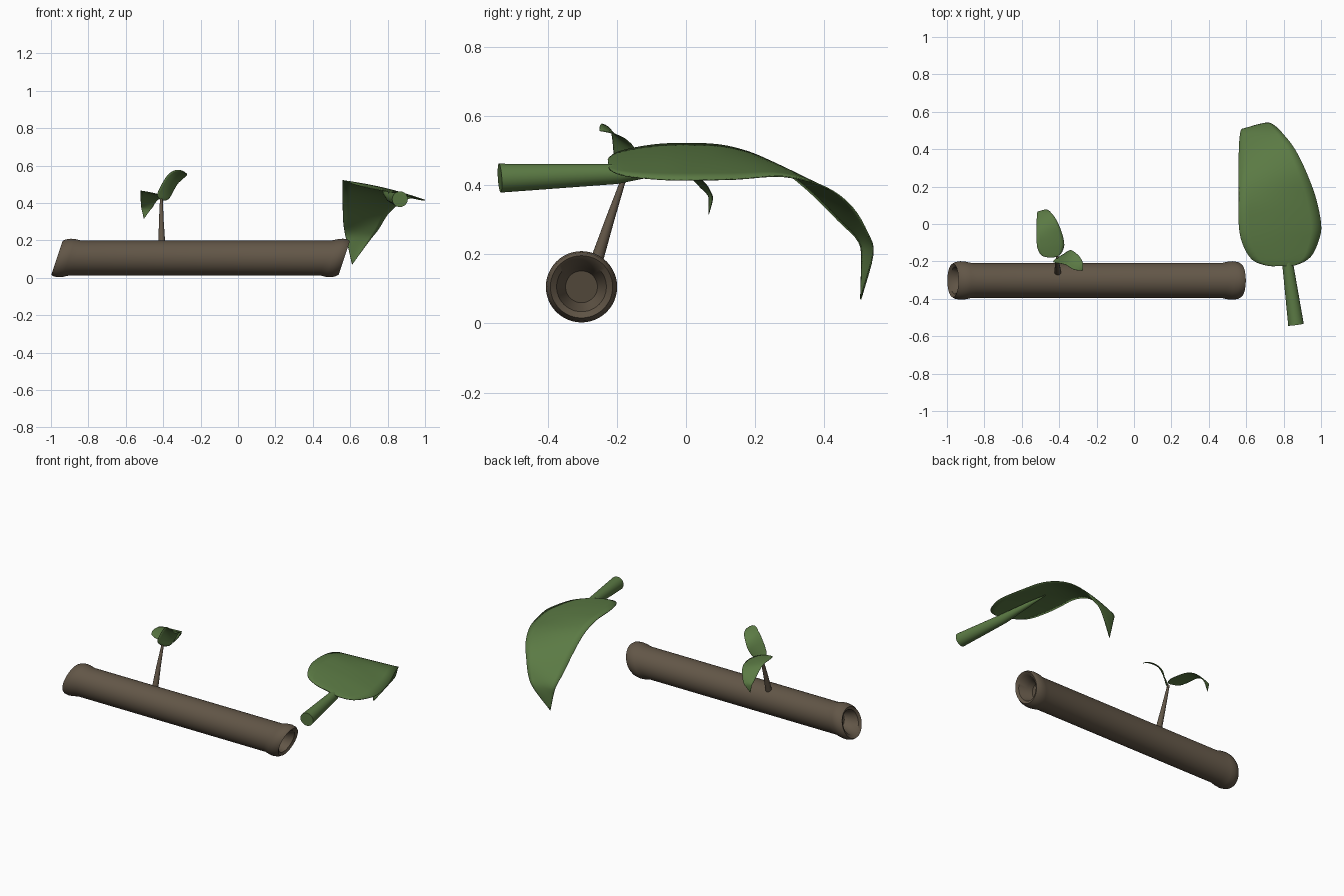
import bpy, bmesh, math
from mathutils import Vector as V

if "Cube" in bpy.data.objects:
    bpy.data.objects.remove(bpy.data.objects["Cube"])


def material(name, color):
    m = bpy.data.materials.new(name)
    m.diffuse_color = (*color, 1)
    m.use_nodes = True
    m.node_tree.nodes["Principled BSDF"].inputs["Base Color"].default_value = m.diffuse_color
    return m


GREEN = material("leaf green", (0.105, 0.195, 0.058))
BROWN = material("bark brown", (0.122, 0.093, 0.063))


def make_object(name, bm, mat, angle=35):
    bmesh.ops.recalc_face_normals(bm, faces=bm.faces)
    me = bpy.data.meshes.new(name)
    bm.to_mesh(me)
    bm.free()
    me.materials.append(mat)
    ob = bpy.data.objects.new(name, me)
    bpy.context.collection.objects.link(ob)
    bpy.ops.object.select_all(action='DESELECT')
    ob.select_set(True)
    bpy.context.view_layer.objects.active = ob
    bpy.ops.object.shade_smooth_by_angle(angle=math.radians(angle))
    return ob


def skin(name, rings, mat):
    """Join closed rings of points into a capped tube."""
    bm = bmesh.new()
    loops = [[bm.verts.new(p) for p in r] for r in rings]
    n = len(loops[0])
    for a, b in zip(loops, loops[1:]):
        for i in range(n):
            j = (i + 1) % n
            bm.faces.new((a[i], a[j], b[j], b[i]))
    bm.faces.new(loops[0])
    bm.faces.new(loops[-1])
    return make_object(name, bm, mat)


def tapered_stem(name, stations, mat, n=20):
    """Stations are (centre, radius); rings are square to the overall direction."""
    axis = (V(stations[-1][0]) - V(stations[0][0])).normalized()
    u = axis.orthogonal().normalized()
    w = axis.cross(u)
    rings = []
    for c, r in stations:
        rings.append([V(c) + r * (u * math.cos(2 * math.pi * i / n) + w * math.sin(2 * math.pi * i / n))
                      for i in range(n)])
    return skin(name, rings, mat)


def spline(pts, steps):
    """Catmull-Rom curve through the points."""
    p = [2 * pts[0] - pts[1]] + pts + [2 * pts[-1] - pts[-2]]
    out = []
    for i in range(1, len(p) - 2):
        a, b, c, d = p[i - 1:i + 3]
        for k in range(steps):
            t = k / steps
            out.append(0.5 * (2 * b + (c - a) * t + (2 * a - 5 * b + 4 * c - d) * t * t
                              + (3 * b - a - 3 * c + d) * t ** 3))
    return out + [pts[-1]]


def leaf(name, left, right, bulge, thick, steps=4, cross=8):
    """Thin arched blade spanned between a left and a right edge curve."""
    ls = spline([V(p) for p in left], steps)
    rs = spline([V(p) for p in right], steps)
    mids = [(a + b) / 2 for a, b in zip(ls, rs)]
    width = max((b - a).length for a, b in zip(ls, rs))
    bm = bmesh.new()
    grid = []
    for i, (a, b) in enumerate(zip(ls, rs)):
        along = mids[min(i + 1, len(mids) - 1)] - mids[max(i - 1, 0)]
        nrm = (b - a).cross(along)
        nrm = nrm.normalized() if nrm.length > 1e-9 else V((0, 0, 0))
        h = bulge * (b - a).length / width
        grid.append([bm.verts.new(a.lerp(b, j / cross) + nrm * h * math.sin(math.pi * j / cross))
                     for j in range(cross + 1)])
    for r0, r1 in zip(grid, grid[1:]):
        for j in range(cross):
            bm.faces.new((r0[j], r0[j + 1], r1[j + 1], r1[j]))
    bmesh.ops.remove_doubles(bm, verts=bm.verts, dist=1e-5)
    ob = make_object(name, bm, GREEN, 60)
    mod = ob.modifiers.new("thickness", 'SOLIDIFY')
    mod.thickness = thick
    mod.offset = 0
    return ob


# hollow-ended log: end profile (depth, radius) used at both ends, cut on a slant
END = [(.09, .046), (.06, .056), (.01, .072), (0, .09), (.015, .099), (.04, .103), (.065, .101), (.1, .093)]
X0, X1, ZC, SLANT, N = -.968, .568, .106, .33, 48
profile = [(X0 + d, r) for d, r in END] + [(X1 - d, r) for d, r in reversed(END)]
log_rings = []
for x, r in profile:
    ring = []
    for i in range(N):
        t = 2 * math.pi * i / N
        ring.append(V((x + SLANT * r * math.sin(t), -.302 + r * math.cos(t), ZC + r * math.sin(t))))
    log_rings.append(ring)
skin("log", log_rings, BROWN)

# twig growing out of the log
tapered_stem("twig", [((-.407, -.262, .17), .019), ((-.41, -.22, .30), .013), ((-.41, -.176, .43), .007)], BROWN)

# large drooping leaf with its stalk running on as a rib underneath
BIG_L = [(.78, -.225, .465), (.71, -.222, .478), (.63, -.19, .497), (.578, -.10, .515), (.56, 0, .52),
         (.56, .12, .512), (.56, .24, .47), (.56, .35, .387), (.563, .44, .298), (.572, .50, .235),
         (.588, .507, .17), (.61, .505, .07)]
BIG_R = [(.80, -.225, .46), (.87, -.218, .443), (.945, -.175, .427), (.99, -.08, .417), (1.0, 0, .415),
         (.972, .14, .417), (.92, .28, .425), (.86, .40, .395), (.80, .478, .338), (.752, .525, .26),
         (.705, .54, .20), (.61, .505, .07)]
leaf("large_leaf", BIG_L, BIG_R, .012, .004)
tapered_stem("large_leaf_stalk", [((.866, -.538, .42), .042), ((.82, -.2, .432), .029),
                                  ((.79, -.02, .455), .015), ((.775, .12, .462), .003)], GREEN, 28)


# small leaf on the twig: the large one at a third of the size
def shrink(p):
    return (V(p) - V((.56, -.225, .07))) / 3 + V((-.52, -.178, .315))


leaf("small_leaf", [shrink(p) for p in BIG_L], [shrink(p) for p in BIG_R], .004, .002, 3)

# upright leaf curling forward at the tip
UP_L = [(-.412, -.18, .412), (-.432, -.20, .44), (-.42, -.207, .475), (-.39, -.212, .53), (-.36, -.22, .563),
        (-.33, -.24, .576), (-.30, -.248, .573), (-.275, -.25, .557)]
UP_R = [(-.405, -.177, .412), (-.375, -.16, .418), (-.355, -.146, .445), (-.338, -.14, .478), (-.318, -.15, .508),
        (-.288, -.178, .535), (-.272, -.215, .55), (-.275, -.25, .557)]
leaf("upright_leaf", UP_L, UP_R, .006, .002, 3)
